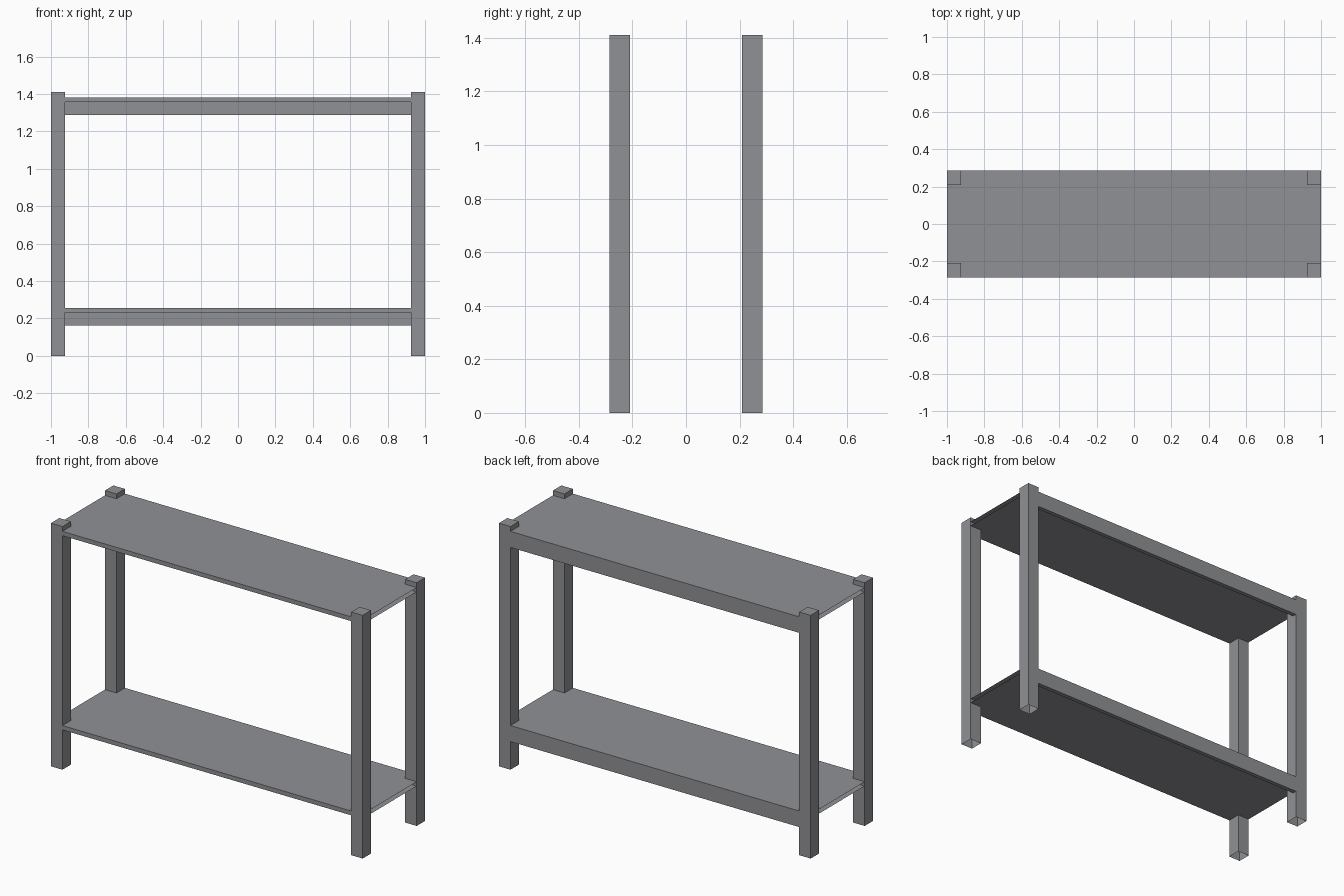
import bpy, bmesh

if "Cube" in bpy.data.objects:
    bpy.data.objects.remove(bpy.data.objects["Cube"])

HX, HY = 1.0, 0.286      # half length, half depth
LEG, LEG_Y, HEIGHT = 0.074, 0.077, 1.41
IX, IY = HX - LEG, HY - LEG_Y
SHEET, APRON = 0.025, 0.093

# dark grey painted metal
metal = bpy.data.materials.new("dark_grey_metal")
metal.diffuse_color = (0.28, 0.285, 0.30, 1)
metal.use_nodes = True
metal.node_tree.nodes["Principled BSDF"].inputs["Base Color"].default_value = metal.diffuse_color


def make_object(name, bm):
    mesh = bpy.data.meshes.new(name)
    bm.to_mesh(mesh)
    bm.free()
    mesh.materials.append(metal)
    obj = bpy.data.objects.new(name, mesh)
    bpy.context.collection.objects.link(obj)
    return obj


def face(bm, points):
    return bm.faces.new([bm.verts.new(p) for p in points])


def leg(name, sx, sy):
    # square tube, capped on top and open at the foot
    bm = bmesh.new()
    bmesh.ops.create_cube(bm, size=1)
    for v in bm.verts:
        v.co.x = v.co.x * LEG + sx * (HX - LEG / 2)
        v.co.y = v.co.y * LEG_Y + sy * (HY - LEG_Y / 2)
        v.co.z = (v.co.z + 0.5) * HEIGHT
    bm.normal_update()
    foot = [f for f in bm.faces if f.normal.z < -0.5]
    bmesh.ops.delete(bm, geom=foot, context='FACES_ONLY')
    make_object(name, bm)


def sheet(bm, z, back, up):
    # horizontal panel notched around the four legs
    pts = [(-IX, -HY), (IX, -HY), (IX, -IY), (HX, -IY), (HX, IY), (IX, IY),
           (IX, back), (-IX, back), (-IX, IY), (-HX, IY), (-HX, -IY), (-IX, -IY)]
    if not up:
        pts.reverse()
    face(bm, [(x, y, z) for x, y in pts])


def strip(bm, a, b):
    # long quad between two (y, z) profile points
    face(bm, [(-IX, *a), (IX, *a), (IX, *b), (-IX, *b)])


def shelf(name, top):
    # folded shelf with a thin front edge and a deeper back lip, open ends
    bm = bmesh.new()
    under, low, lip = top - SHEET, top - APRON, HY - SHEET
    sheet(bm, top, HY, True)
    sheet(bm, under, lip, False)
    strip(bm, (-HY, under), (-HY, top))
    strip(bm, (HY, top), (HY, low))
    strip(bm, (HY, low), (lip, low))
    strip(bm, (lip, low), (lip, under))
    bmesh.ops.remove_doubles(bm, verts=bm.verts, dist=1e-5)
    make_object(name, bm)


for sx, side in ((-1, "left"), (1, "right")):
    for sy, end in ((-1, "front"), (1, "back")):
        leg(f"{end}_{side}_leg", sx, sy)

shelf("lower_shelf", 0.256)
shelf("upper_shelf", 1.382)
